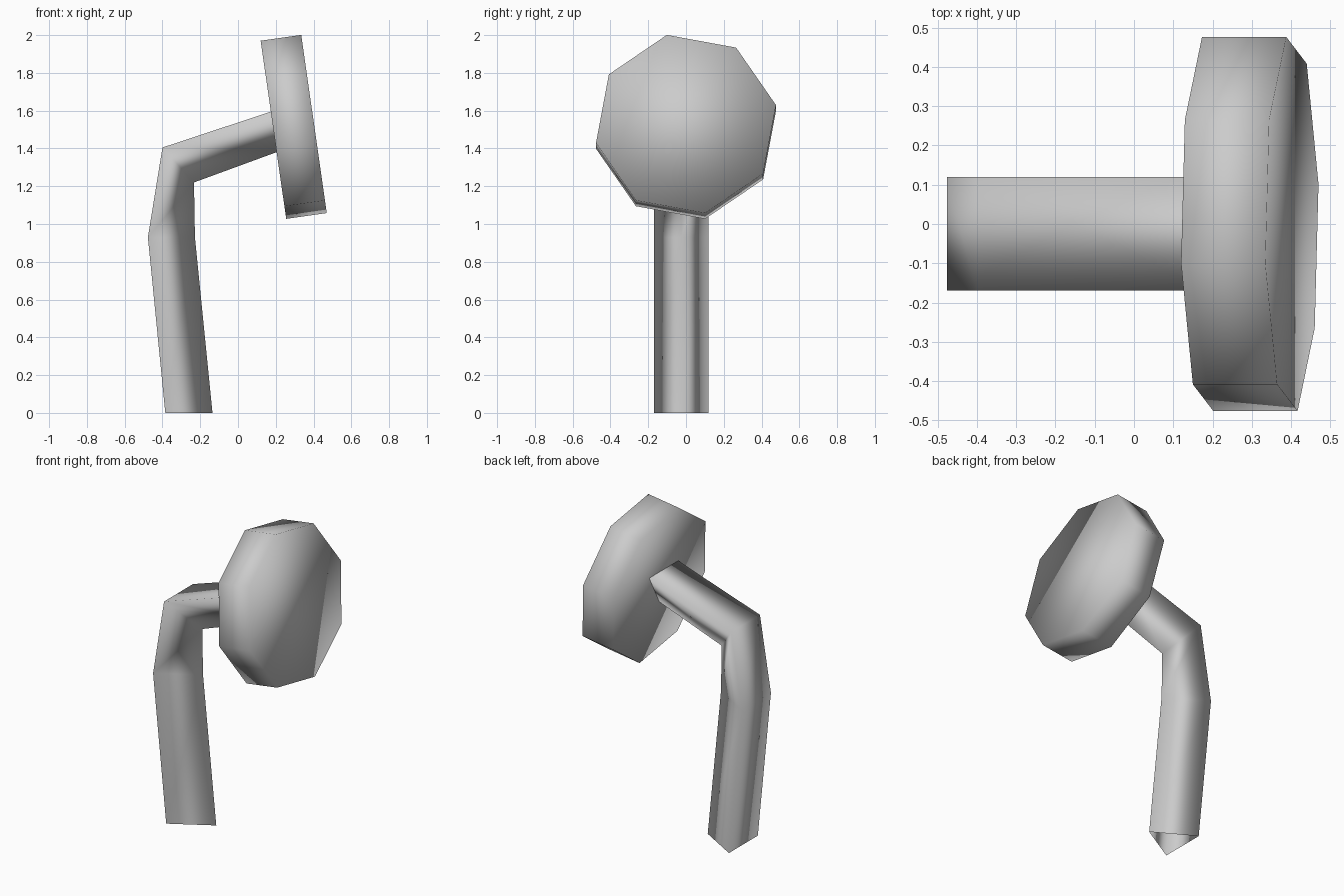
import bpy, bmesh
from math import radians
from mathutils import Matrix, Vector

cube = bpy.data.objects.get("Cube")
if cube:
    bpy.data.objects.remove(cube, do_unlink=True)

# One plain grey for everything
grey = bpy.data.materials.new("plain_grey")
grey.use_nodes = True
colour = (0.6, 0.6, 0.6, 1)
grey.diffuse_color = colour
grey.node_tree.nodes["Principled BSDF"].inputs["Base Color"].default_value = colour


def finish(name, bm):
    """Turn a bmesh into a smooth-shaded grey object."""
    bmesh.ops.recalc_face_normals(bm, faces=bm.faces[:])
    for face in bm.faces:
        face.smooth = True
    mesh = bpy.data.meshes.new(name)
    bm.to_mesh(mesh)
    bm.free()
    mesh.materials.append(grey)
    obj = bpy.data.objects.new(name, mesh)
    bpy.context.collection.objects.link(obj)
    return obj


# Bent stem: a three-sided open tube. Each ring gives the (x, z) of its
# flat outer side and the (x, z) of its single inner corner.
rings = [
    ((-0.385, 0.0), (-0.135, 0.0)),
    ((-0.477, 0.93), (-0.228, 0.93)),
    ((-0.40, 1.405), (-0.233, 1.22)),
    ((0.19, 1.60), (0.22, 1.386)),
]
mid_y, half_width = -0.025, 0.145
bm = bmesh.new()
loops = []
for (ox, oz), (ix, iz) in rings:
    corners = [(ox, mid_y + half_width, oz), (ox, mid_y - half_width, oz), (ix, mid_y, iz)]
    loops.append([bm.verts.new(c) for c in corners])
for low, high in zip(loops, loops[1:]):
    for i in range(3):
        j = (i + 1) % 3
        bm.faces.new((low[i], low[j], high[j], high[i]))
finish("bent_stem", bm)

# Eight-sided head, a thick disc tipped slightly upward
bm = bmesh.new()
bmesh.ops.create_cone(bm, cap_ends=True, segments=8, radius1=0.487, radius2=0.487, depth=0.217)
axis = Vector((0.99, 0, 0.142)).normalized()
side = Vector((0, 1, 0))
frame = Matrix((side, axis.cross(side), axis)).transposed().to_4x4()
place = Matrix.Translation((0.295, 0, 1.514)) @ frame @ Matrix.Rotation(radians(12), 4, "Z")
bm.transform(place)
finish("octagonal_head", bm)
